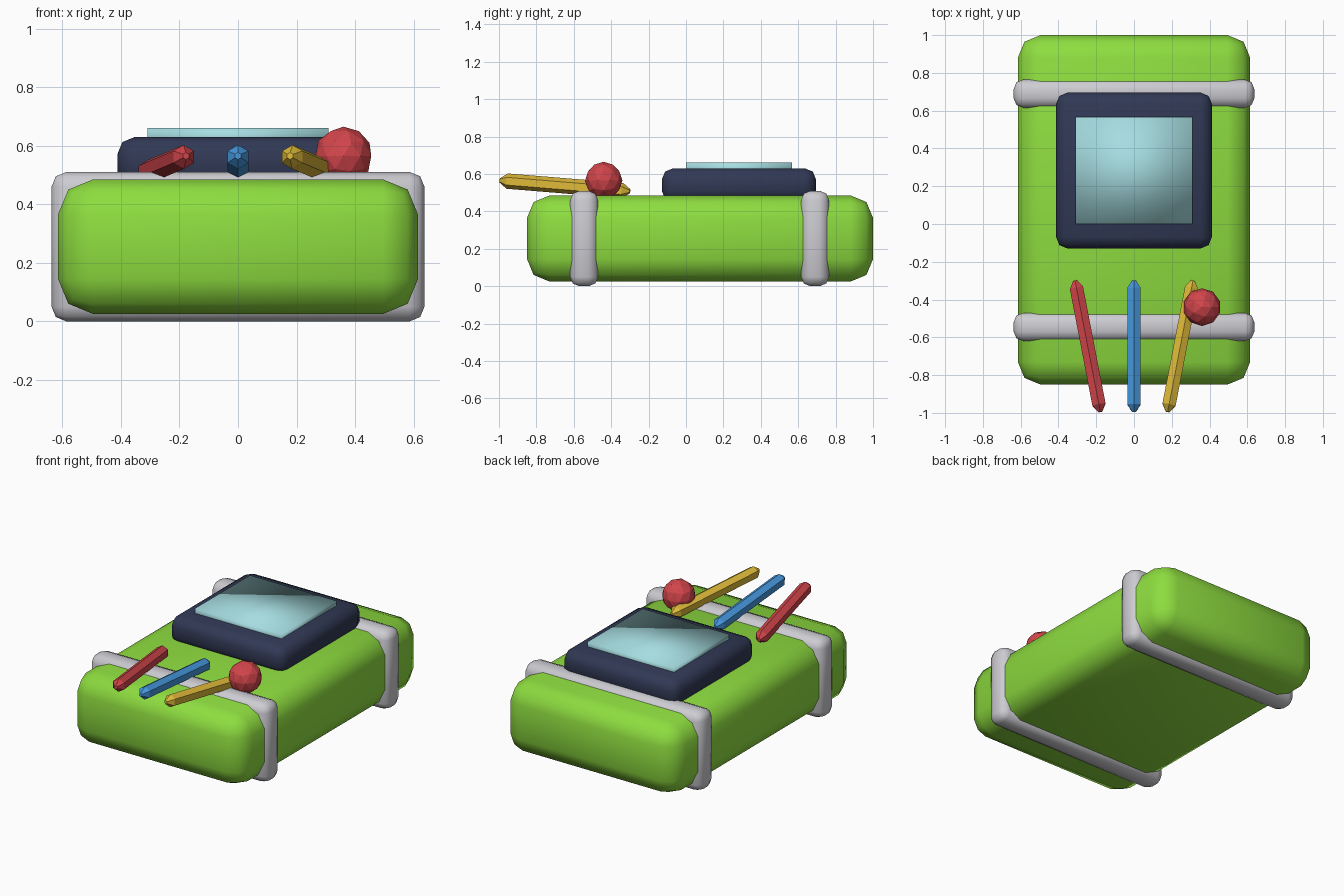
import bpy, math
from mathutils import Vector

if "Cube" in bpy.data.objects:
    bpy.data.objects.remove(bpy.data.objects["Cube"], do_unlink=True)


def material(name, r, g, b):
    m = bpy.data.materials.new(name)
    m.use_nodes = True
    m.diffuse_color = (r, g, b, 1)
    m.node_tree.nodes["Principled BSDF"].inputs["Base Color"].default_value = (r, g, b, 1)
    return m


GREEN = material("lime green", 0.27, 0.72, 0.05)
GREY = material("light grey", 0.6, 0.6, 0.64)
NAVY = material("dark navy", 0.03, 0.04, 0.09)
GLASS = material("pale cyan", 0.38, 0.72, 0.75)
RED = material("red", 0.64, 0.06, 0.07)
BLUE = material("blue", 0.06, 0.31, 0.72)
YELLOW = material("yellow", 0.72, 0.48, 0.04)


def finish(name, mat):
    ob = bpy.context.object
    ob.name = name
    ob.data.materials.append(mat)
    return ob


def box(name, mat, centre, size, bevel=0):
    """Smooth-shaded box with rounded edges."""
    bpy.ops.mesh.primitive_cube_add(size=1, location=centre)
    ob = finish(name, mat)
    ob.scale = size
    bpy.ops.object.transform_apply(location=False, rotation=False, scale=True)
    if bevel:
        mod = ob.modifiers.new("rounded edges", 'BEVEL')
        mod.width, mod.segments = bevel, 2
    bpy.ops.object.shade_smooth()
    return ob


def pencil(name, mat, rear, front, radius=0.041, tip=0.04):
    """Six-sided stick with a short blunt taper at both ends."""
    rear, front = Vector(rear), Vector(front)
    axis = front - rear
    half = axis.length / 2
    rings = [(-half, 0.012), (tip - half, radius), (half - tip, radius), (half, 0.012)]
    verts = [(r * math.sin(math.tau * i / 6), r * math.cos(math.tau * i / 6), z)
             for z, r in rings for i in range(6)]
    faces = [(k * 6 + i, k * 6 + 6 + i, k * 6 + 6 + (i + 1) % 6, k * 6 + (i + 1) % 6)
             for k in range(3) for i in range(6)]
    faces += [tuple(range(6)), tuple(range(23, 17, -1))]
    mesh = bpy.data.meshes.new(name)
    mesh.from_pydata(verts, [], faces)
    mesh.materials.append(mat)
    ob = bpy.data.objects.new(name, mesh)
    bpy.context.collection.objects.link(ob)
    ob.location = (rear + front) / 2
    ob.rotation_euler = axis.to_track_quat('Z', 'Y').to_euler()


# Case and the two bands around it
box("case", GREEN, (0, 0.075, 0.255), (1.23, 1.85, 0.46), 0.12)
for name, y in (("front_band", -0.545), ("rear_band", 0.69)):
    box(name, GREY, (0, y, 0.255), (1.274, 0.15, 0.51), 0.05)

# Screen
box("screen_frame", NAVY, (0, 0.283, 0.54), (0.825, 0.825, 0.18), 0.06)
box("screen_glass", GLASS, (0, 0.283, 0.63), (0.62, 0.565, 0.06))

# Pencils and knob
pencil("red_pencil", RED, (-0.312, -0.3, 0.508), (-0.178, -0.995, 0.565))
pencil("blue_pencil", BLUE, (0, -0.3, 0.508), (0, -0.995, 0.565))
pencil("yellow_pencil", YELLOW, (0.312, -0.3, 0.508), (0.178, -0.995, 0.565))
bpy.ops.mesh.primitive_ico_sphere_add(subdivisions=2, radius=0.1, location=(0.36, -0.44, 0.565))
finish("knob", RED)
